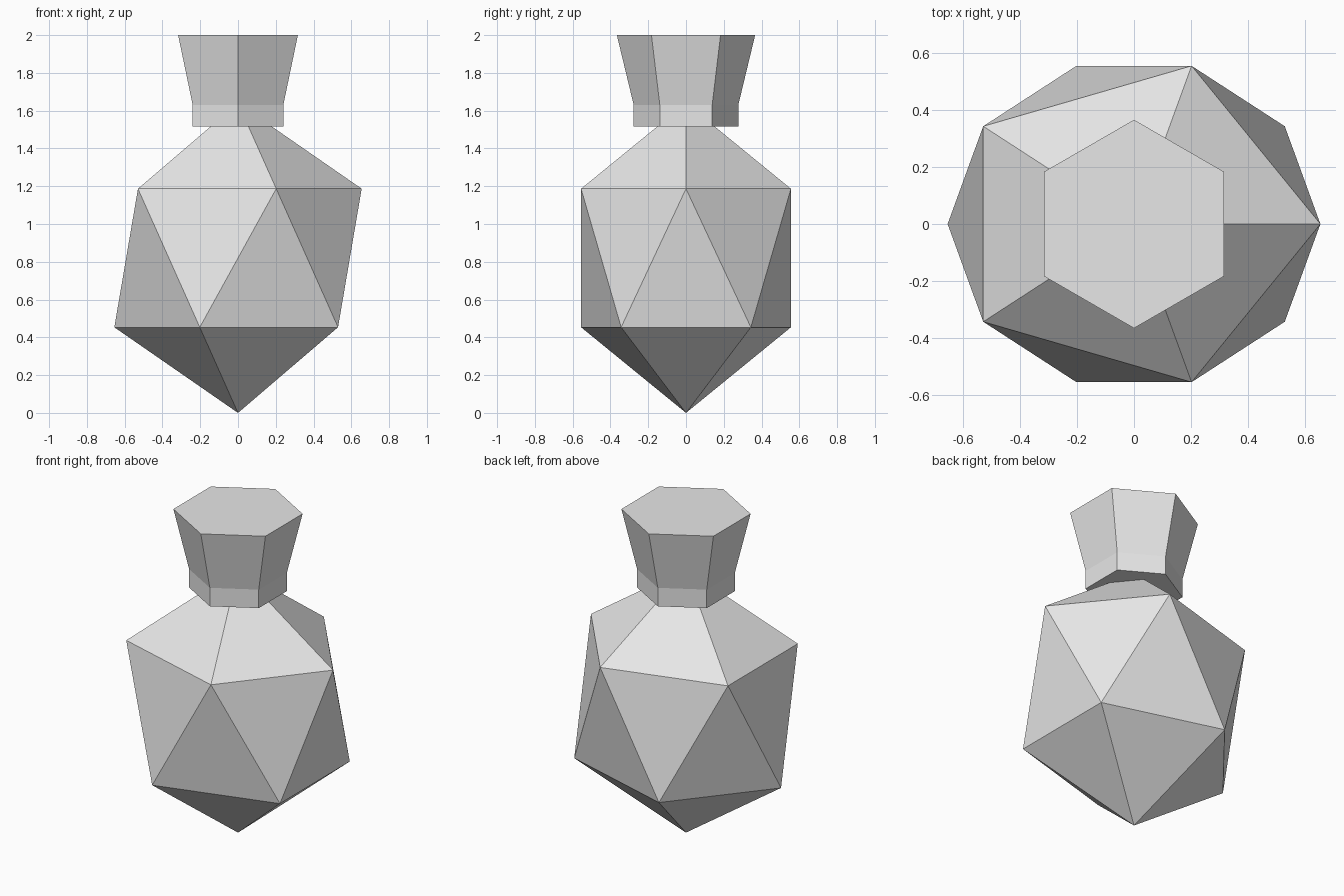
import bpy
import bmesh
import math

cube = bpy.data.objects.get("Cube")
if cube:
    bpy.data.objects.remove(cube, do_unlink=True)


def make_material(name, color):
    mat = bpy.data.materials.new(name)
    mat.use_nodes = True
    mat.diffuse_color = color
    mat.node_tree.nodes["Principled BSDF"].inputs["Base Color"].default_value = color
    return mat


def make_object(name, bm, mat):
    bmesh.ops.recalc_face_normals(bm, faces=bm.faces)
    mesh = bpy.data.meshes.new(name)
    bm.to_mesh(mesh)
    bm.free()
    mesh.materials.append(mat)
    obj = bpy.data.objects.new(name, mesh)
    bpy.context.collection.objects.link(obj)
    return obj


def hex_stack(profile, sides=6):
    """Closed prism through (radius, height) rings, one corner facing +y."""
    bm = bmesh.new()
    rings = []
    for radius, z in profile:
        angles = [math.tau * i / sides for i in range(sides)]
        rings.append([bm.verts.new((radius * math.sin(a), radius * math.cos(a), z))
                      for a in angles])
    for low, high in zip(rings, rings[1:]):
        for i in range(sides):
            j = (i + 1) % sides
            bm.faces.new((low[i], low[j], high[j], high[i]))
    bm.faces.new(rings[0])
    bm.faces.new(rings[-1])
    return bm


grey = make_material("plain grey", (0.8, 0.8, 0.8, 1))

# Faceted bottle body: a stretched icosahedron standing on its tip
body = bmesh.new()
bmesh.ops.create_icosphere(body, subdivisions=1, radius=1)
bmesh.ops.scale(body, vec=(0.732, 0.653, 0.82), verts=body.verts)
bmesh.ops.translate(body, vec=(0, 0, 0.82), verts=body.verts)
make_object("bottle_body", body, grey)

# Six-sided stopper: straight collar flaring out to a flat top
make_object("stopper", hex_stack([(0.277, 1.515), (0.277, 1.63), (0.366, 2)]), grey)
